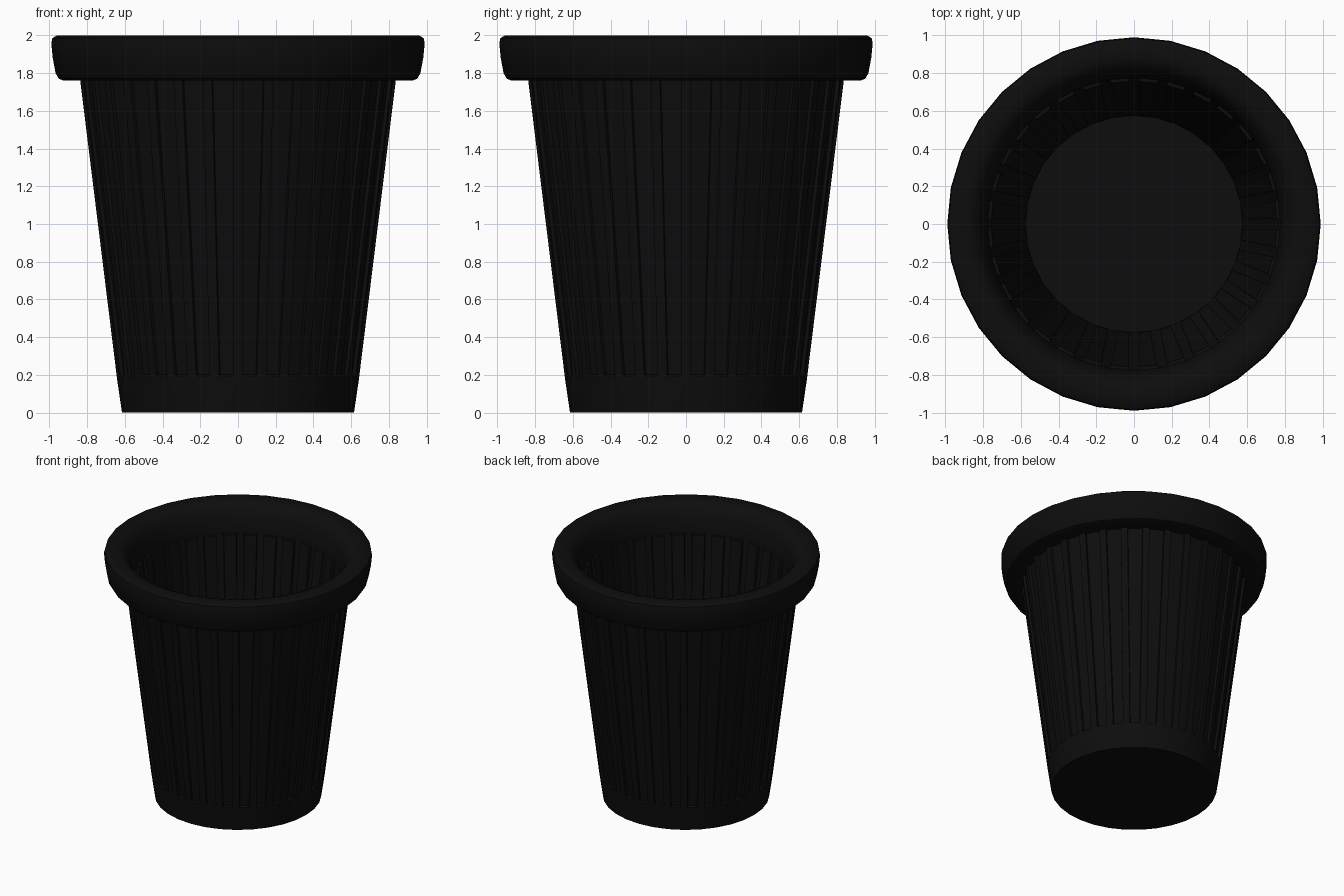
import bpy, bmesh, math

cube = bpy.data.objects.get("Cube")
if cube:
    bpy.data.objects.remove(cube)

SIDES = 32

black = bpy.data.materials.new("matte_black")
black.use_nodes = True
black.diffuse_color = (0.004, 0.004, 0.004, 1)
shader = next(n for n in black.node_tree.nodes if n.type == 'BSDF_PRINCIPLED')
shader.inputs["Base Color"].default_value = (0.004, 0.004, 0.004, 1)
shader.inputs["Roughness"].default_value = 0.6


def lathe(name, profile, closed=False, flutes=None):
    """Spin an (r, z) profile; flutes maps a profile segment to its inset depth."""
    bm = bmesh.new()
    rings = []
    for r, z in profile:
        if r == 0:
            rings.append([bm.verts.new((0, 0, z))] * SIDES)
        else:
            rings.append([bm.verts.new((r * math.cos(a), r * math.sin(a), z))
                          for a in (2 * math.pi * i / SIDES for i in range(SIDES))])
    bands = {}
    count = len(rings) if closed else len(rings) - 1
    for k in range(count):
        lo, hi = rings[k], rings[(k + 1) % len(rings)]
        bands[k] = []
        for i in range(SIDES):
            j = (i + 1) % SIDES
            corners = list(dict.fromkeys((lo[i], lo[j], hi[j], hi[i])))
            bands[k].append(bm.faces.new(corners))
    bmesh.ops.recalc_face_normals(bm, faces=bm.faces[:])
    # Panels set into every facet of the chosen bands
    for k, depth in (flutes or {}).items():
        bmesh.ops.inset_individual(bm, faces=bands[k], thickness=0.036, depth=0)
        bmesh.ops.inset_individual(bm, faces=bands[k], thickness=0.005, depth=depth)
    mesh = bpy.data.meshes.new(name)
    bm.to_mesh(mesh)
    bm.free()
    mesh.materials.append(black)
    obj = bpy.data.objects.new(name, mesh)
    bpy.context.collection.objects.link(obj)
    bpy.ops.object.select_all(action='DESELECT')
    obj.select_set(True)
    bpy.context.view_layer.objects.active = obj
    bpy.ops.object.shade_smooth_by_angle(angle=math.radians(35))
    return obj


# Tapered fluted body: base, outer wall, top edge, inner wall, floor
lathe("bin_body", [
    (0, 0), (0.615, 0), (0.64, 0.17), (0.84, 1.79),
    (0.78, 1.79), (0.592, 0.17), (0.575, 0.05), (0, 0.05),
], flutes={2: -0.018, 4: 0.018})

# Thick rounded rim collar
lathe("rim", [
    (0.79, 1.76), (0.925, 1.76), (0.95, 1.77), (0.967, 1.8), (0.982, 1.88),
    (0.99, 1.96), (0.984, 1.985), (0.96, 2.0), (0.88, 2.0), (0.845, 1.985),
    (0.815, 1.95), (0.79, 1.89), (0.775, 1.8), (0.775, 1.77),
], closed=True)
